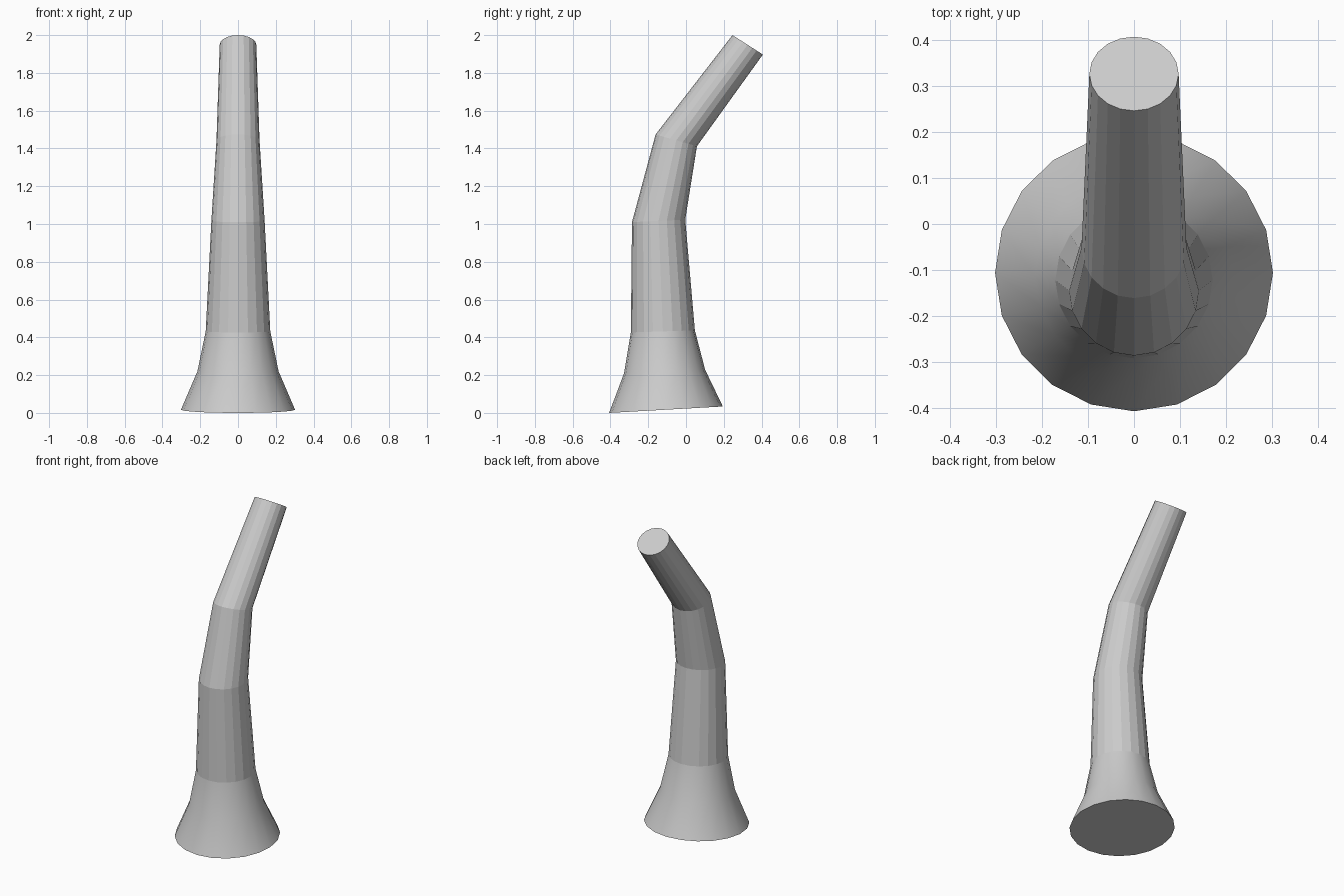
import bpy, bmesh
from math import sin, cos, pi

if "Cube" in bpy.data.objects:
    bpy.data.objects.remove(bpy.data.objects["Cube"])

SIDES = 20
# Tilted rings: (front y, front z, back y, back z, half width in x)
RINGS = [
    (-0.407, 0.000, 0.195, 0.034, 0.302),
    (-0.328, 0.210, 0.101, 0.229, 0.215),
    (-0.292, 0.426, 0.047, 0.437, 0.171),
    (-0.286, 1.010, -0.004, 1.023, 0.141),
    (-0.161, 1.474, 0.058, 1.412, 0.114),
    (0.246, 2.000, 0.407, 1.897, 0.097),
]
FOOT_BANDS = 2  # the flared foot is smooth, the stem above is faceted

bm = bmesh.new()


def ring(y0, z0, y1, z1, w):
    verts = []
    for i in range(SIDES):
        a = 2 * pi * i / SIDES
        t = (1 + sin(a)) / 2
        verts.append(bm.verts.new((w * cos(a), y0 + (y1 - y0) * t, z0 + (z1 - z0) * t)))
    return verts


# Flared foot and bent stem
loops = [ring(*r) for r in RINGS]
for k, (lo, hi) in enumerate(zip(loops, loops[1:])):
    for i in range(SIDES):
        j = (i + 1) % SIDES
        bm.faces.new((lo[i], lo[j], hi[j], hi[i])).smooth = k < FOOT_BANDS

# End caps
bm.faces.new(loops[0][::-1])
bm.faces.new(loops[-1])

mesh = bpy.data.meshes.new("bent_stem")
bm.to_mesh(mesh)
bm.free()
bpy.context.collection.objects.link(bpy.data.objects.new("bent_stem", mesh))
